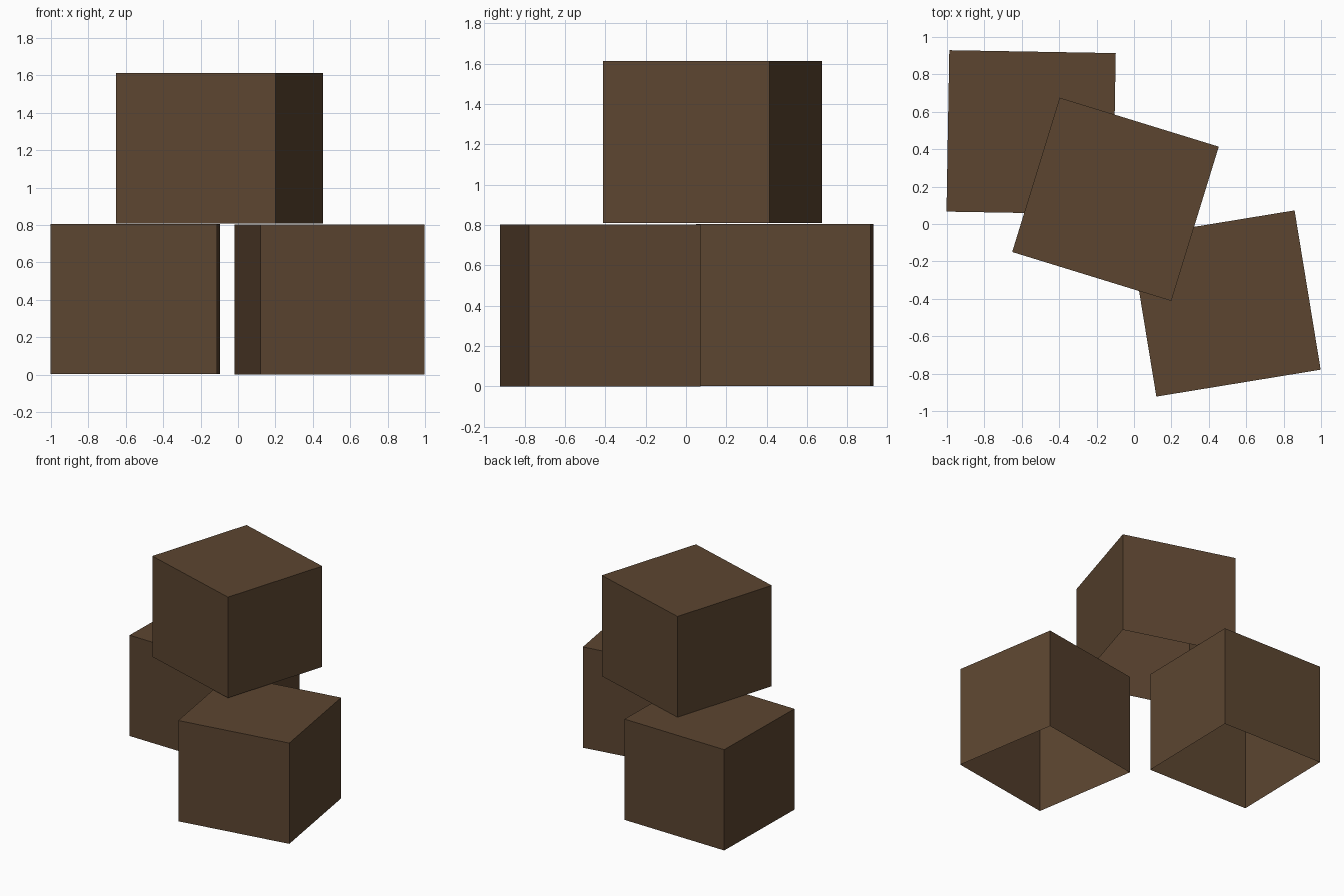
import bpy, bmesh, math

if "Cube" in bpy.data.objects:
    bpy.data.objects.remove(bpy.data.objects["Cube"])

brown = bpy.data.materials.new("dark_cardboard_brown")
brown.diffuse_color = (0.107, 0.060, 0.030, 1)
brown.use_nodes = True
brown.node_tree.nodes["Principled BSDF"].inputs["Base Color"].default_value = brown.diffuse_color

W, D, H = 0.89, 0.863, 0.803


def open_box(name, x, y, z, angle):
    """Crate shell with closed top and open underside."""
    bm = bmesh.new()
    bmesh.ops.create_cube(bm, size=1)
    bmesh.ops.scale(bm, vec=(W, D, H), verts=bm.verts)
    bmesh.ops.translate(bm, vec=(0, 0, H / 2), verts=bm.verts)
    bm.normal_update()
    under = [f for f in bm.faces if f.normal.z < -0.5]
    bmesh.ops.delete(bm, geom=under, context='FACES_ONLY')
    mesh = bpy.data.meshes.new(name)
    bm.to_mesh(mesh)
    bm.free()
    mesh.materials.append(brown)
    ob = bpy.data.objects.new(name, mesh)
    ob.location = (x, y, z)
    ob.rotation_euler.z = math.radians(angle)
    bpy.context.collection.objects.link(ob)


# two boxes on the ground, one stacked across them
open_box("left_box", -0.55, 0.49, 0.002, -1.0)
open_box("right_box", 0.489, -0.425, 0.0, 9.3)
open_box("top_box", -0.099, 0.132, 0.809, -17.1)
